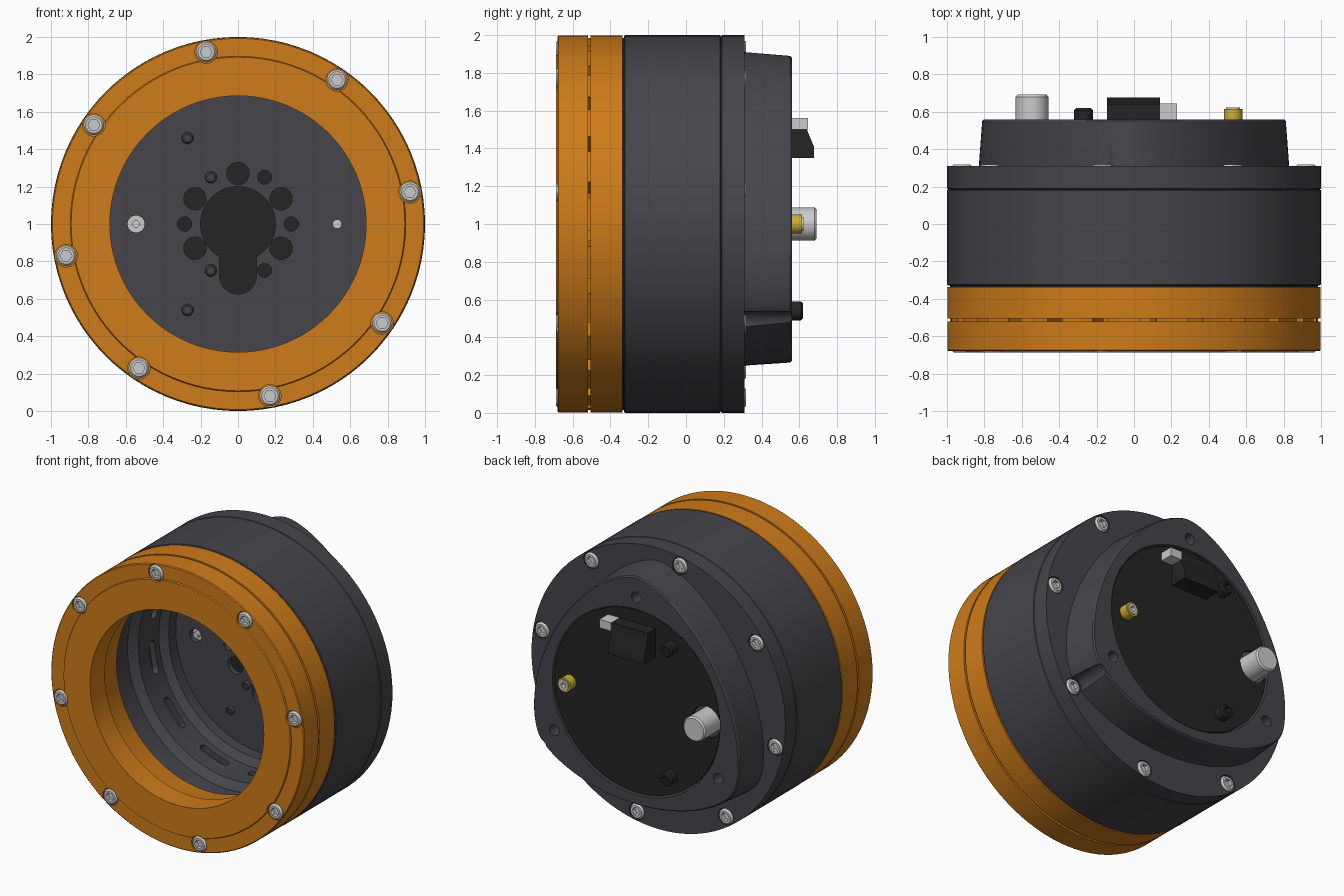
import bpy, bmesh
from math import sin, cos, pi, radians

if "Cube" in bpy.data.objects:
    bpy.data.objects.remove(bpy.data.objects["Cube"])


def material(name, r, g, b):
    m = bpy.data.materials.new(name)
    m.diffuse_color = (r, g, b, 1)
    m.use_nodes = True
    m.node_tree.nodes["Principled BSDF"].inputs["Base Color"].default_value = m.diffuse_color
    return m


ORANGE = material("orange", 0.62, 0.20, 0.01)
DARK = material("dark_grey", 0.06, 0.06, 0.07)
BLACK = material("black", 0.018, 0.018, 0.018)
GOLD = material("gold", 0.6, 0.42, 0.03)


def ring(r, y, x=0, z=1, n=96):
    return [(x + r * cos(2 * pi * i / n), y, z + r * sin(2 * pi * i / n)) for i in range(n)]


def make(name, parts, mat=None):
    """Each part is a list of loops; repeat the first loop last for a hollow ring, else ends are capped."""
    bm = bmesh.new()
    for loops in parts:
        hollow = loops[0] is loops[-1]
        vs = [[bm.verts.new(p) for p in l] for l in (loops[:-1] if hollow else loops)]
        if hollow:
            vs.append(vs[0])
        for a, b in zip(vs, vs[1:]):
            for i in range(len(a)):
                j = (i + 1) % len(a)
                bm.faces.new((a[i], a[j], b[j], b[i]))
        if not hollow:
            bm.faces.new(vs[0])
            bm.faces.new(vs[-1])
    bmesh.ops.recalc_face_normals(bm, faces=bm.faces)
    me = bpy.data.meshes.new(name)
    bm.to_mesh(me)
    bm.free()
    ob = bpy.data.objects.new(name, me)
    bpy.context.collection.objects.link(ob)
    if mat:
        me.materials.append(mat)
    return ob


def lathe(name, profile, mat=None, x=0, z=1, n=96, hollow=True):
    loops = [ring(r, y, x, z, n) for r, y in profile]
    if hollow:
        loops.append(loops[0])
    return make(name, [loops], mat)


def cut(ob, parts):
    cutter = make("cutter", parts)
    cutter.hide_render = True
    mod = ob.modifiers.new("cut", 'BOOLEAN')
    mod.operation, mod.solver, mod.object = 'DIFFERENCE', 'EXACT', cutter
    bpy.context.view_layer.objects.active = ob
    bpy.ops.object.modifier_apply(modifier=mod.name)
    bpy.data.objects.remove(cutter)


def rod(r, y0, y1, x=0, z=1, n=32):
    return [ring(r, y0, x, z, n), ring(r, y1, x, z, n)]


def hex_loop(apothem, y, x, z, n=24):
    pts = []
    for i in range(n):
        t = 2 * pi * i / n
        r = apothem / cos(t % (pi / 3) - pi / 6)
        pts.append((x + r * cos(t), y, z + r * sin(t)))
    return pts


def screw(name, x, z, y, d, r=0.055, h=0.06, mat=None):
    """Socket head screw whose head face is at y, facing direction d."""
    make(name, [[ring(r, y - d * h, x, z, 24), ring(r, y - d * 0.012, x, z, 24),
                 ring(r * 0.8, y, x, z, 24), hex_loop(r * 0.5, y, x, z),
                 hex_loop(r * 0.5, y - d * 0.03, x, z)]], mat)


def polar(r, deg):
    return r * cos(radians(deg)), 1 + r * sin(radians(deg))


bolts = [polar(0.935, 10.5 + 45 * k) for k in range(8)]

# Front orange rings with counterbores
front = lathe("front_ring", [(0.685, -0.688), (0.892, -0.688), (0.897, -0.68), (0.992, -0.68),
                             (0.998, -0.674), (0.998, -0.52), (0.685, -0.52)], ORANGE)
cut(front, [rod(0.06, -0.75, -0.62, x, z) for x, z in bolts])
lathe("rear_orange_ring", [(0.70, -0.505), (0.998, -0.505), (0.998, -0.337), (0.72, -0.337)], ORANGE)
lathe("seal_ring", [(0.80, -0.34), (0.985, -0.34), (0.985, -0.32), (0.80, -0.32)], BLACK)

# Spacer tabs in the gap between the rings
tabs = []
for k in range(24):
    a = 15 * k + 3
    corners = [polar(r, a + d) for r, d in ((0.72, -5), (0.985, -5), (0.985, 5), (0.72, 5))]
    tabs.append([[(x, y, z) for x, z in corners] for y in (-0.525, -0.5)])
make("spacer_tabs", tabs, ORANGE)

# Main housing with groove, and slots around the inner wall
body = lathe("housing", [(0.80, -0.328), (0.995, -0.328), (1, -0.323), (1, 0.18), (0.992, 0.185), (1, 0.19),
                         (1, 0.31), (0.70, 0.31), (0.70, 0.22), (0.75, 0.18), (0.75, -0.05), (0.80, -0.10)], DARK)
slots = []
for k in range(12):
    a = radians(10 + 30 * k)
    outline = [(0.03 * cos(t) + (0.085 if i < 9 else -0.085), 0.1 + 0.03 * sin(t))
               for i, t in enumerate([-pi / 2 + pi * (j - (j > 8)) / 8 for j in range(18)])]
    slots.append([[(r * cos(a) - u * sin(a), y, 1 + r * sin(a) + u * cos(a)) for u, y in outline]
                  for r in (0.70, 0.79)])
cut(body, slots)
cut(body, [rod(0.06, 0.25, 0.4, x, z) for x, z in bolts])

# Inner floor plate with keyhole opening and hole pattern
floor = make("floor_plate", [rod(0.72, 0.30, 0.34, n=96)], DARK)
key = [polar(0.2, -60 + 300 * i / 40) for i in range(41)]
key += [(0.1 * cos(pi + pi * i / 12), 0.725 + 0.1 * sin(pi + pi * i / 12)) for i in range(13)]
holes = [[[(x, y, z) for x, z in key] for y in (0.2, 0.4)]]
for x, z, r in ((0, 1.27, 0.06), (0.23, 1.135, 0.06), (-0.23, 1.135, 0.06), (0.23, 0.87, 0.06),
                (-0.23, 0.87, 0.06), (0.142, 1.25, 0.037), (0.142, 0.752, 0.037),
                (0.285, 1, 0.038), (-0.285, 1, 0.038), (-0.545, 1, 0.046)):
    holes.append(rod(r, 0.2, 0.4, x, z))
cut(floor, holes)
for x, z in ((-0.145, 1.25), (-0.145, 0.752), (-0.27, 1.46), (-0.27, 0.54)):
    screw("floor_screw", x, z, 0.285, -1, 0.032, mat=DARK)
lathe("inner_post", [(0.025, 0.24), (0.025, 0.35)], None, 0.53, 1, 24, False)


# Rounded triangular rear boss
def tri(scale, y, n=96):
    pts = []
    for i in range(n):
        t = 2 * pi * i / n
        h = 0.83 + 0.08 * cos(3 * (t - pi / 2))
        dh = -0.24 * sin(3 * (t - pi / 2))
        pts.append((scale * (h * cos(t) - dh * sin(t)), y, 1 + scale * (h * sin(t) + dh * cos(t))))
    return pts


loops = [tri(1, 0.305), tri(0.978, 0.55), tri(0.968, 0.56), ring(0.66, 0.56), ring(0.66, 0.305)]
boss = make("rear_boss", [loops + [loops[0]]], DARK)
cut(boss, [rod(0.068, 0.25, 0.7, x, z) for x, z in bolts])
cut(boss, [rod(0.038, 0.45, 0.7, *polar(0.745, a)) for a in (90, 210, 330)])

# Black rear cover disc, notched round the connector
disc = make("rear_cover", [rod(0.65, 0.525, 0.55, n=96)], BLACK)
cut(disc, [rod(0.112, 0.4, 0.7, -0.545, 1)])

# Bolts front and back, cover screws
for x, z in bolts:
    screw("front_screw", x, z, -0.688, -1)
    screw("rear_screw", x, z, 0.318, 1)
for z in (0.54, 1.46):
    screw("cover_screw", -0.27, z, 0.62, 1, 0.05, 0.08, BLACK)

# Round connector and gold coaxial socket
lathe("connector", [(0.088, 0.34), (0.088, 0.68), (0.078, 0.692)], None, -0.545, 1, 48, False)
lathe("connector_pin", [(0.02, 0.30), (0.02, 0.36)], None, -0.545, 1, 24, False)
lathe("coax_shell", [(0.036, 0.54), (0.05, 0.54), (0.05, 0.615), (0.036, 0.615)], GOLD, 0.53, 1, 32)
lathe("coax_core", [(0.037, 0.54), (0.037, 0.622), (0.018, 0.622), (0.018, 0.59)], None, 0.53, 1, 32, False)

# Wedge-shaped socket block and small latch
wedge = ((0.54, 1.35), (0.677, 1.35), (0.677, 1.41), (0.64, 1.5), (0.64, 1.56), (0.54, 1.56))
make("socket_block", [[[(x, y, z) for y, z in wedge] for x in (-0.145, 0.14)]], BLACK)
latch = ((0.54, 1.5), (0.645, 1.5), (0.645, 1.56), (0.54, 1.56))
make("latch", [[[(x, y, z) for y, z in latch] for x in (0.14, 0.23)]])

# Smooth curved walls, keep crisp edges
for ob in bpy.context.scene.objects:
    ob.select_set(True)
bpy.context.view_layer.objects.active = body
bpy.ops.object.shade_smooth_by_angle(angle=radians(25))
